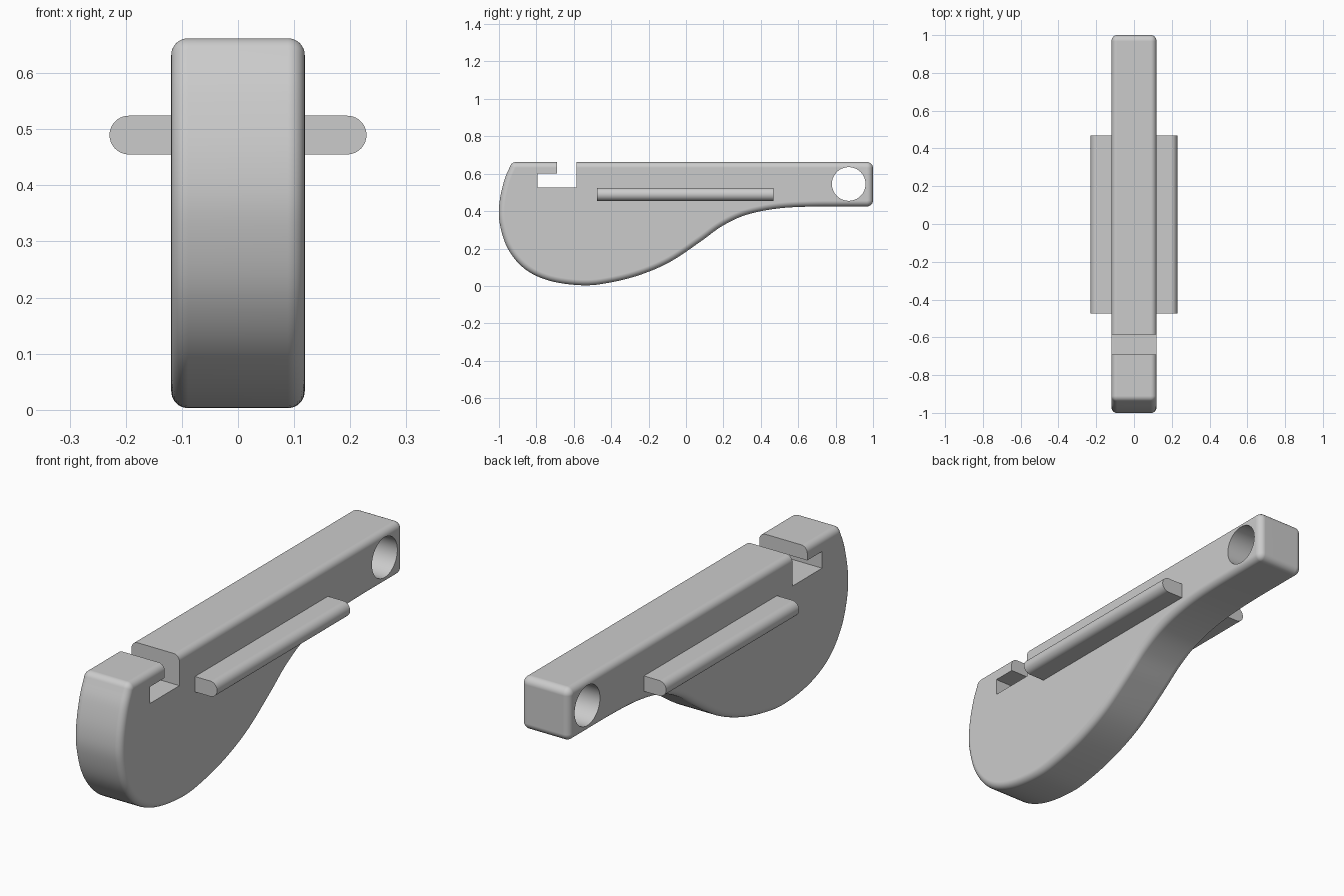
import bpy, bmesh
from math import sin, cos, pi, radians
from mathutils import Vector

if "Cube" in bpy.data.objects:
    bpy.data.objects.remove(bpy.data.objects["Cube"], do_unlink=True)

HALF, ROUND = 0.119, 0.03

grey = bpy.data.materials.new("plain grey")
grey.use_nodes = True
grey.diffuse_color = (0.6, 0.6, 0.6, 1)
grey.node_tree.nodes["Principled BSDF"].inputs["Base Color"].default_value = grey.diffuse_color


def arc(u, v, r, start, end, n=8):
    angles = [radians(start + (end - start) * i / n) for i in range(n + 1)]
    return [Vector((u + r * cos(a), v + r * sin(a))) for a in angles]


def spline(points, n=6):
    """Smooth curve through the points, without the two end points."""
    p = [Vector(q) for q in points]
    p = [2 * p[0] - p[1]] + p + [2 * p[-1] - p[-2]]
    out = []
    for a, b, c, d in zip(p, p[1:], p[2:], p[3:]):
        for i in range(n):
            t = i / n
            out.append(0.5 * (2 * b + (c - a) * t + (2 * a - 5 * b + 4 * c - d) * t * t
                              + (3 * b - a - 3 * c + d) * t ** 3))
    return out[1:]


def inset(profile, d):
    """Move a counter-clockwise profile inwards."""
    out = []
    for i, p in enumerate(profile):
        t = (profile[(i + 1) % len(profile)] - profile[i - 1]).normalized()
        out.append(p + Vector((-t.y, t.x)) * d)
    return out


def loft(name, rings):
    """Skin a stack of equal rings and close both ends."""
    bm = bmesh.new()
    loops = [[bm.verts.new(co) for co in ring] for ring in rings]
    for a, b in zip(loops, loops[1:]):
        for i in range(len(a)):
            bm.faces.new((a[i - 1], a[i], b[i], b[i - 1]))
    bm.faces.new(loops[0])
    bm.faces.new(loops[-1])
    bmesh.ops.recalc_face_normals(bm, faces=bm.faces[:])
    mesh = bpy.data.meshes.new(name)
    bm.to_mesh(mesh)
    bm.free()
    mesh.materials.append(grey)
    obj = bpy.data.objects.new(name, mesh)
    bpy.context.collection.objects.link(obj)
    return obj


def activate(obj):
    bpy.ops.object.select_all(action='DESELECT')
    obj.select_set(True)
    bpy.context.view_layer.objects.active = obj


def cut(obj, name, profile):
    """Cut a side-on profile right through the object."""
    cutter = loft(name, [[(x, p[0], p[1]) for p in profile] for x in (-0.3, 0.3)])
    mod = obj.modifiers.new(name, 'BOOLEAN')
    mod.operation, mod.solver, mod.object = 'DIFFERENCE', 'EXACT', cutter
    activate(obj)
    bpy.ops.object.modifier_apply(modifier=mod.name)
    bpy.data.objects.remove(cutter, do_unlink=True)


def smooth(obj):
    activate(obj)
    bpy.ops.object.shade_smooth_by_angle(angle=radians(30))
    mod = obj.modifiers.new("even_shading", 'WEIGHTED_NORMAL')
    mod.keep_sharp = True


# Body: side outline with rounded corners and a round-bellied front
belly = spline([(-0.94, 0.641), (-0.973, 0.56), (-0.998, 0.44), (-0.995, 0.33),
                (-0.952, 0.198), (-0.861, 0.09), (-0.727, 0.027), (-0.55, 0.003),
                (-0.406, 0.018), (-0.246, 0.059), (-0.086, 0.128), (0.075, 0.235),
                (0.19, 0.318), (0.316, 0.378), (0.476, 0.412), (0.663, 0.424),
                (0.968, 0.425)])
outline = (arc(0.968, 0.457, 0.032, -90, 0) + arc(0.968, 0.63, 0.032, 0, 90)
           + arc(-0.91, 0.63, 0.032, 90, 160) + belly)
steps = [i / 8 * pi / 2 for i in range(9)]
levels = [(-(HALF - ROUND) - ROUND * cos(a), ROUND * (1 - sin(a))) for a in steps]
levels += [(-x, d) for x, d in reversed(levels)]
body = loft("body", [[(x, p.x, p.y) for p in inset(outline, d)] for x, d in levels])

# Line slot with an undercut, and the round eye at the tail
cut(body, "slot_cutter", [(-0.795, 0.525), (-0.585, 0.525), (-0.585, 0.8),
                          (-0.69, 0.8), (-0.69, 0.6), (-0.795, 0.6)])
cut(body, "eye_cutter", arc(0.87, 0.545, 0.09, 0, 360, 64)[:-1])
smooth(body)

# Side rails with a rounded outer edge
for side, name in ((1, "left_rail"), (-1, "right_rail")):
    section = ([Vector((HALF - 0.004, 0.455))] + arc(0.1945, 0.4895, 0.0345, -90, 90, 20)
               + [Vector((HALF - 0.004, 0.524))])
    rail = loft(name, [[(side * p.x, y, p.y) for p in section] for y in (-0.475, 0.468)])
    smooth(rail)
